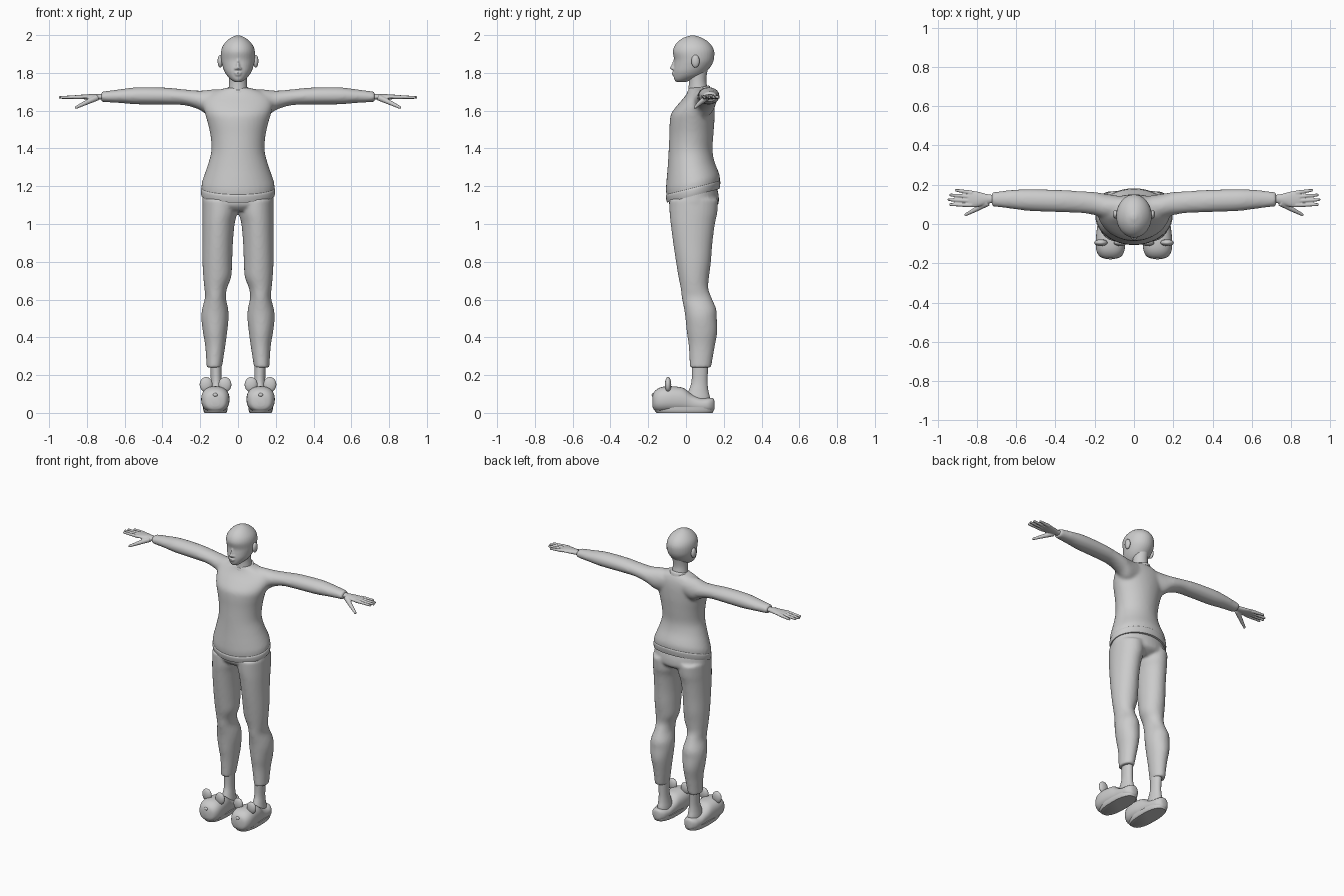
import bpy, bmesh, math
from mathutils import Vector

grey = bpy.data.materials.new("plain grey")
grey.diffuse_color = (0.6, 0.6, 0.6, 1)


def smooth_rows(rows, steps):
    """Catmull-Rom interpolation between section rows."""
    out = []
    for i in range(len(rows) - 1):
        a, b = rows[max(i - 1, 0)], rows[i]
        c, d = rows[i + 1], rows[min(i + 2, len(rows) - 1)]
        for k in range(steps):
            t = k / steps
            out.append([0.5 * (2 * q + (r - p) * t + (2 * p - 5 * q + 4 * r - s) * t * t
                               + (3 * q - p - 3 * r + s) * t ** 3)
                        for p, q, r, s in zip(a, b, c, d)])
    return out + [list(rows[-1])]


def loft(bm, rows, axis="Z", side=1, n=28, steps=4, power=1.0):
    """Rows: (position on axis, low 1, high 1, low 2, high 2) of each oval section."""
    rings = []
    for t, l1, h1, l2, h2 in smooth_rows(rows, steps):
        ring = []
        for k in range(n):
            a = 2 * math.pi * k / n
            ca, sa = math.cos(a), math.sin(a)
            u = (l1 + h1) / 2 + (h1 - l1) / 2 * math.copysign(abs(ca) ** power, ca)
            v = (l2 + h2) / 2 + (h2 - l2) / 2 * math.copysign(abs(sa) ** power, sa)
            p = {"Z": (u, v, t), "X": (t, u, v), "Y": (u, t, v)}[axis]
            ring.append(bm.verts.new((p[0] * side, p[1], p[2])))
        rings.append(ring)
    for r, s in zip(rings, rings[1:]):
        for k in range(n):
            bm.faces.new((r[k], r[(k + 1) % n], s[(k + 1) % n], s[k]))
    bm.faces.new(rings[0])
    bm.faces.new(rings[-1])


def ball(bm, centre, size, side=1):
    made = bmesh.ops.create_uvsphere(bm, u_segments=20, v_segments=12, radius=1)
    for v in made["verts"]:
        p = Vector(centre) + Vector([a * b for a, b in zip(v.co, size)])
        v.co = (p.x * side, p.y, p.z)


def rod(bm, a, b, r0, r1):
    """Tapered finger with a round tip."""
    a, b = Vector(a), Vector(b)
    d = b - a
    q = d.to_track_quat("Z", "Y")
    made = bmesh.ops.create_cone(bm, cap_ends=True, segments=12, radius1=r0, radius2=r1, depth=d.length)
    for v in made["verts"]:
        v.co = q @ v.co + (a + b) / 2
    ball(bm, b, (r1, r1, r1))


def finish(bm, name, voxel=0, relax=0):
    bmesh.ops.recalc_face_normals(bm, faces=bm.faces[:])
    me = bpy.data.meshes.new(name)
    bm.to_mesh(me)
    bm.free()
    me.materials.append(grey)
    ob = bpy.data.objects.new(name, me)
    bpy.context.collection.objects.link(ob)
    if voxel:
        m = ob.modifiers.new("blend", "REMESH")
        m.mode, m.voxel_size, m.use_smooth_shade = "VOXEL", voxel, True
        s = ob.modifiers.new("relax", "SMOOTH")
        s.factor, s.iterations = 0.5, relax
    else:
        bpy.ops.object.select_all(action="DESELECT")
        ob.select_set(True)
        bpy.context.view_layer.objects.active = ob
        bpy.ops.object.shade_smooth_by_angle(angle=math.radians(50))
    return ob


def sym(rows):
    """Rows (z, half width, front, back) centred on x = 0."""
    return [(z, -w, w, f, b) for z, w, f, b in rows]


def tilt_hem(bm):
    for v in bm.verts:
        fade = min(1, max(0, (1.42 - v.co.z) / 0.22))
        v.co.z += 0.26 * (v.co.y - 0.04) * fade


# Head with nose, lips and chin
bm = bmesh.new()
loft(bm, sym([(1.752, .018, -.052, 0), (1.765, .038, -.062, .04), (1.785, .058, -.066, .085),
              (1.81, .073, -.067, .112), (1.84, .083, -.064, .135), (1.87, .089, -.062, .147),
              (1.91, .09, -.07, .15), (1.94, .082, -.062, .139), (1.965, .064, -.043, .117),
              (1.985, .04, -.015, .085), (1.998, .012, .024, .048)]), n=36)
loft(bm, sym([(1.817, .012, -.076, -.04), (1.825, .014, -.086, -.04),
              (1.84, .009, -.079, -.04), (1.875, .006, -.064, -.04)]), n=12)
ball(bm, (0, -.066, 1.800), (.019, .010, .005))
ball(bm, (0, -.064, 1.790), (.016, .010, .006))
for s in (1, -1):
    ball(bm, (.012, -.068, 1.823), (.008, .009, .006), s)
finish(bm, "head", 0.005, 3)

# Ears
bm = bmesh.new()
for s in (1, -1):
    ball(bm, (.094, .05, 1.862), (.014, .022, .034), s)
finish(bm, "ears")

# Neck
bm = bmesh.new()
loft(bm, sym([(1.66, .06, .01, .13), (1.70, .052, .012, .12), (1.75, .047, .015, .108),
              (1.79, .047, .01, .11), (1.84, .05, .01, .12)]))
finish(bm, "neck")

# Sweater: body and sleeves blended together
bm = bmesh.new()
loft(bm, sym([(1.155, .192, -.098, .176), (1.21, .193, -.106, .18), (1.25, .182, -.104, .172),
              (1.32, .158, -.097, .15), (1.39, .141, -.092, .14), (1.47, .146, -.088, .145),
              (1.54, .162, -.086, .15), (1.585, .175, -.078, .151), (1.63, .185, -.045, .15),
              (1.67, .175, -.01, .145), (1.70, .13, .01, .135), (1.722, .06, .015, .122)]), n=40)
for s in (1, -1):
    loft(bm, [(.05, .03, .14, 1.58, 1.715), (.14, .025, .153, 1.565, 1.712), (.2, .045, .163, 1.603, 1.706),
              (.28, .057, .168, 1.628, 1.712), (.38, .06, .174, 1.632, 1.722), (.53, .066, .178, 1.633, 1.724),
              (.62, .077, .174, 1.64, 1.714), (.725, .09, .162, 1.646, 1.70)], "X", s)
tilt_hem(bm)
finish(bm, "sweater", 0.01, 6)

# Sweater hem band
bm = bmesh.new()
loft(bm, sym([(1.15, .193, -.1, .177), (1.165, .196, -.104, .18), (1.185, .196, -.107, .182),
              (1.193, .191, -.104, .178)]), n=48, steps=3)
tilt_hem(bm)
finish(bm, "hem_band")

# Neckline ring
bm = bmesh.new()
loft(bm, sym([(1.695, .062, .004, .132), (1.715, .06, .008, .127), (1.722, .054, .014, .12)]), n=36)
for v in bm.verts:
    v.co.z += 0.22 * (v.co.y - .07)
finish(bm, "neckline")

# Trousers: hips and two legs blended together
bm = bmesh.new()
loft(bm, sym([(1.07, .12, -.06, .12), (1.10, .183, -.088, .168), (1.14, .188, -.09, .174),
              (1.19, .185, -.088, .165)]), n=40)
leg = [(.24, .085, .166, .02, .133), (.35, .068, .173, .015, .152), (.43, .057, .186, .004, .166),
       (.5, .05, .194, -.003, .163), (.55, .052, .19, -.01, .16), (.61, .064, .175, -.022, .135),
       (.66, .058, .178, -.028, .118), (.72, .036, .184, -.04, .122), (.8, .031, .188, -.053, .132),
       (.9, .027, .188, -.068, .14), (1.0, .018, .188, -.081, .153), (1.06, .004, .188, -.087, .166),
       (1.13, .002, .187, -.088, .17)]
for s in (1, -1):
    loft(bm, leg, "Z", s, n=32)
finish(bm, "trousers", 0.009, 4)

for s, label in ((1, "left"), (-1, "right")):
    # Hand: palm, four fingers and a thumb
    bm = bmesh.new()
    loft(bm, [(.70, .105, .15, 1.657, 1.69), (.735, .105, .15, 1.658, 1.688), (.77, .095, .158, 1.658, 1.688),
              (.81, .085, .168, 1.66, 1.686), (.845, .087, .17, 1.663, 1.683)], "X", n=20)
    for y0, x1, y1 in ((.096, .935, .099), (.117, .943, .124), (.138, .935, .148), (.159, .905, .172)):
        rod(bm, (.825, y0, 1.673), (x1, y1, 1.67), .0115, .0075)
    rod(bm, (.745, .108, 1.67), (.81, .072, 1.64), .017, .012)
    rod(bm, (.81, .072, 1.64), (.857, .048, 1.617), .012, .008)
    for v in bm.verts:
        v.co.x *= s
    finish(bm, label + "_hand", 0.004, 2)

    # Ankle and foot
    bm = bmesh.new()
    loft(bm, [(.03, .075, .155, .0, .13), (.08, .077, .153, .0, .127), (.12, .082, .148, .015, .118),
              (.17, .086, .144, .03, .114), (.26, .086, .148, .03, .118)], "Z", s, n=24)
    finish(bm, label + "_ankle")

    # Slipper: rounded body, flat sole, ears and snout
    bm = bmesh.new()
    loft(bm, [(-.178, .1, .14, .035, .085), (-.168, .068, .172, .015, .112), (-.14, .05, .19, .004, .133),
              (-.1, .045, .195, .002, .141), (-.05, .048, .192, .002, .139), (-.01, .055, .187, .002, .13),
              (.03, .06, .181, .002, .1), (.08, .063, .178, .002, .08), (.12, .072, .17, .002, .08),
              (.143, .09, .152, .008, .078), (.15, .105, .137, .02, .065)], "Y", s, n=32, power=.85)
    finish(bm, label + "_slipper")
    bm = bmesh.new()
    loft(bm, [(0, .062, .178, -.155, .14), (.012, .057, .183, -.165, .146), (.03, .055, .185, -.17, .148)],
         "Z", s, n=32, power=.8)
    finish(bm, label + "_slipper_sole")
    bm = bmesh.new()
    for x in (.069, .169):
        ball(bm, (x, -.095, .15), (.034, .017, .04), s)
    ball(bm, (.12, -.172, .095), (.013, .01, .01), s)
    finish(bm, label + "_slipper_ears_and_snout")
